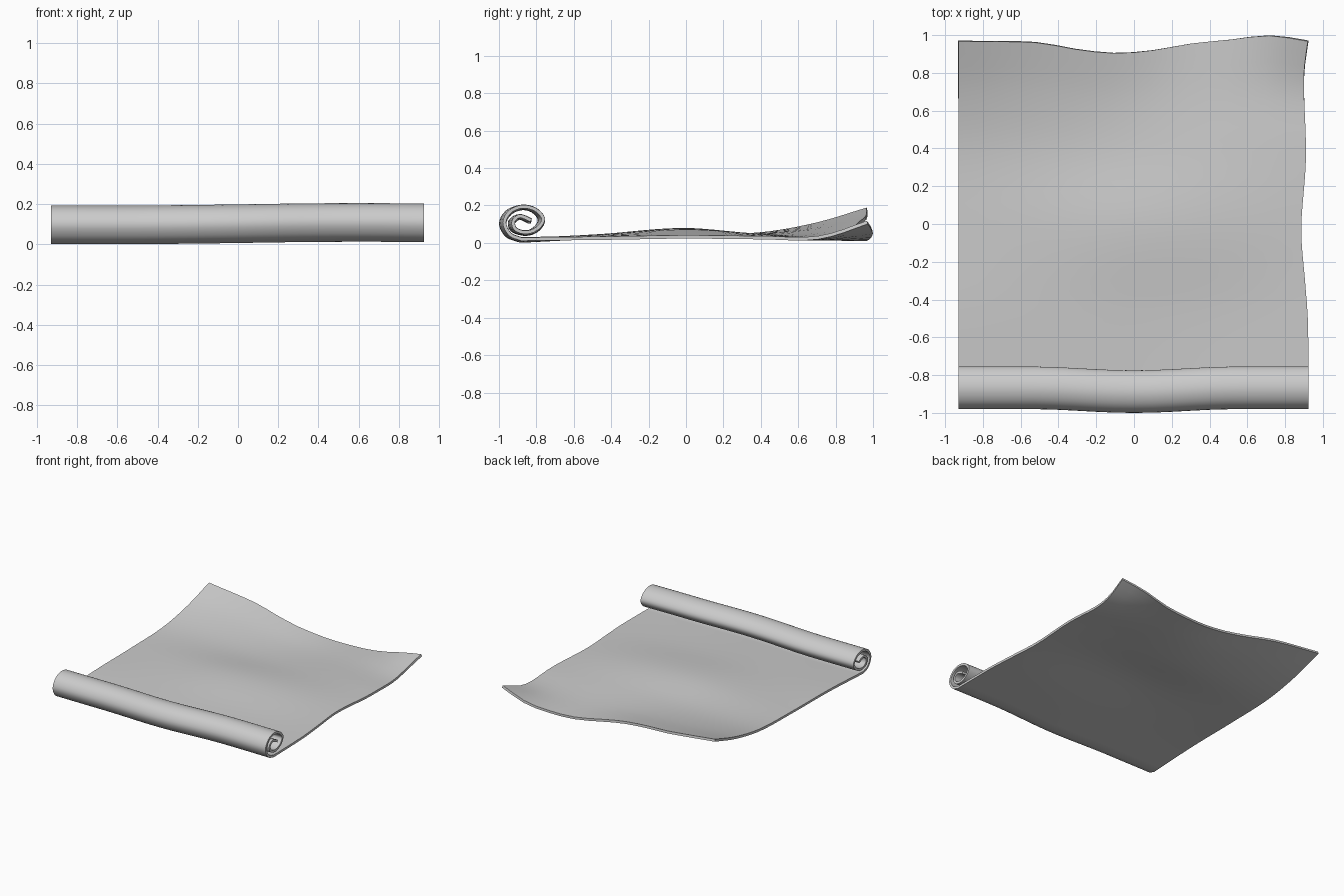
import bpy, bmesh, math

if "Cube" in bpy.data.objects:
    bpy.data.objects.remove(bpy.data.objects["Cube"])


def curve(xs, vs, x):
    """Smooth cubic interpolation of values vs given at stations xs."""
    n = len(xs)
    x = min(max(x, xs[0]), xs[-1])
    i = max(k for k in range(n - 1) if xs[k] <= x)

    def slope(k):
        a, b = max(k - 1, 0), min(k + 1, n - 1)
        return (vs[b] - vs[a]) / (xs[b] - xs[a])
    h = xs[i + 1] - xs[i]
    t = (x - xs[i]) / h
    return ((2*t**3 - 3*t**2 + 1) * vs[i] + (t**3 - 2*t**2 + t) * h * slope(i)
            + (3*t**2 - 2*t**3) * vs[i + 1] + (t**3 - t**2) * h * slope(i + 1))


# Height of the wavy sheet: rows run front to back, columns left to right
XS = [-0.93, -0.5, -0.1, 0.3, 0.6, 0.92]
YS = [-0.88, -0.45, 0.0, 0.4, 0.7, 0.97]
Z = [[.010, .010, .014, .020, .022, .020],
     [.030, .033, .038, .035, .030, .025],
     [.035, .050, .070, .065, .050, .030],
     [.048, .043, .040, .040, .035, .028],
     [.100, .075, .045, .025, .022, .028],
     [.180, .130, .075, .022, .035, .110]]

# Back and right edge outlines
BACK_X = [-.93, -.52, -.3, -.1, .1, .3, .5, .72, .93]
BACK_Y = [.968, .962, .925, .905, .920, .955, .975, .998, .968]
RIGHT_Y = [-.88, -.5, -.3, -.03, .35, .78, .97]
RIGHT_X = [.925, .92, .905, .885, .91, .90, .922]

# Roll section (y, z), from the inner end out to the sheet
ROLL = [(-.828, .110), (-.858, .125), (-.892, .133), (-.922, .108), (-.915, .068),
        (-.875, .048), (-.825, .052), (-.782, .080), (-.764, .122), (-.805, .168),
        (-.875, .184), (-.940, .158), (-.971, .098), (-.940, .035), (-.88, .010)]
STEPS = list(range(len(ROLL)))


def roll_shift(x):
    return -.01 * (1 + math.cos(math.pi * min(abs(x) / .55, 1)))


def roll_point(x, s):
    y = curve(STEPS, [p[0] for p in ROLL], s)
    z = curve(STEPS, [p[1] for p in ROLL], s)
    return (x, y + roll_shift(x), z + curve(XS, Z[0], x) - .010)


def sheet_point(u, y):
    x = -.93 + u * (curve(RIGHT_Y, RIGHT_X, y) + .93)
    z = curve(YS, [curve(XS, row, x) for row in Z], y)
    t = (y + .88) / 1.85
    dy = (curve(BACK_X, BACK_Y, x) - .97) * t**3 + roll_shift(x) * (1 - t)**2
    return (x, y + dy, z)


# Paper: one continuous grid running along the roll and then the sheet
COLS, SUB, ROWS = 18, 4, 28
bm = bmesh.new()
grid = []
for k in range((len(ROLL) - 1) * SUB):
    grid.append([bm.verts.new(roll_point(-.93 + 1.855 * c / COLS, k / SUB))
                 for c in range(COLS + 1)])
for r in range(ROWS + 1):
    grid.append([bm.verts.new(sheet_point(c / COLS, -.88 + 1.85 * r / ROWS))
                 for c in range(COLS + 1)])
for a, b in zip(grid, grid[1:]):
    for c in range(COLS):
        bm.faces.new((a[c], a[c + 1], b[c + 1], b[c]))
bmesh.ops.recalc_face_normals(bm, faces=bm.faces)
mesh = bpy.data.meshes.new("scroll_paper")
bm.to_mesh(mesh)
bm.free()
paper = bpy.data.objects.new("scroll_paper", mesh)
bpy.context.collection.objects.link(paper)

# Paper thickness
mod = paper.modifiers.new("thickness", 'SOLIDIFY')
mod.thickness = .018
mod.offset = 0
bpy.context.view_layer.objects.active = paper
paper.select_set(True)
bpy.ops.object.modifier_apply(modifier=mod.name)
bpy.ops.object.shade_smooth_by_angle(angle=math.radians(40))
